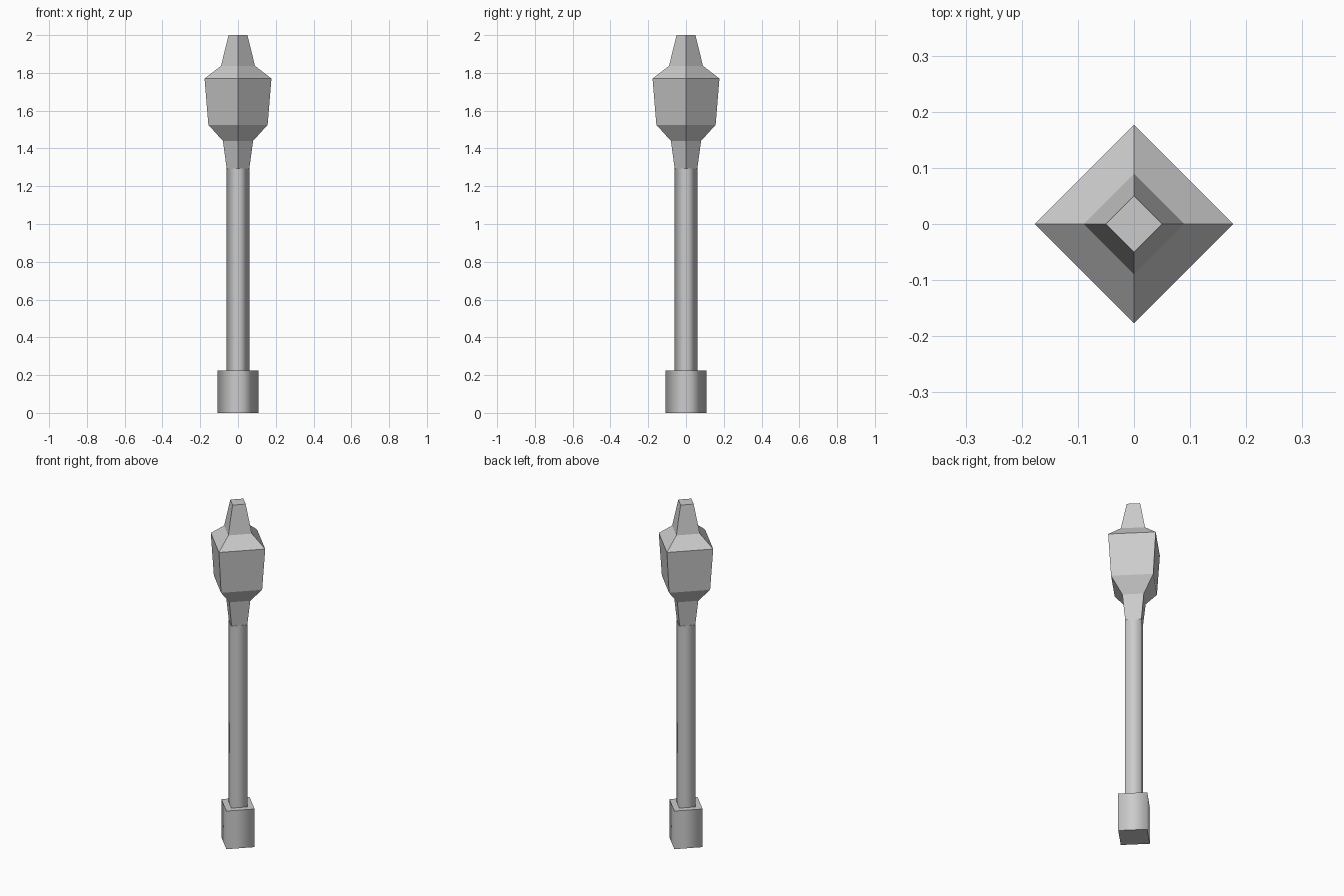
import bpy, bmesh
from math import cos, sin, pi

if "Cube" in bpy.data.objects:
    bpy.data.objects.remove(bpy.data.objects["Cube"])


def lathe(name, profile, smooth_sides=False, sides=4):
    """Four-sided closed solid from (radius, z) rings, corners on the axes."""
    bm = bmesh.new()
    rings = [[bm.verts.new((r * cos(2 * pi * i / sides), r * sin(2 * pi * i / sides), z))
              for i in range(sides)] for r, z in profile]
    for low, high in zip(rings, rings[1:]):
        for i in range(sides):
            j = (i + 1) % sides
            face = bm.faces.new((low[i], low[j], high[j], high[i]))
            face.smooth = smooth_sides
    caps = [bm.faces.new(rings[0][::-1]), bm.faces.new(rings[-1])]
    for cap in caps:
        for edge in cap.edges:
            edge.smooth = False
    mesh = bpy.data.meshes.new(name)
    bm.to_mesh(mesh)
    bm.free()
    obj = bpy.data.objects.new(name, mesh)
    bpy.context.collection.objects.link(obj)
    return obj


# Pommel block at the foot of the handle
lathe("pommel", [(0.108, 0.0), (0.108, 0.224)], smooth_sides=True)

# Long handle
lathe("handle", [(0.062, 0.224), (0.062, 1.293)], smooth_sides=True)

# Faceted head: neck, flare, body, shoulder and blunt tip
lathe("head", [(0.06, 1.293), (0.08, 1.44), (0.157, 1.525),
               (0.177, 1.77), (0.09, 1.837), (0.05, 2.0)])
